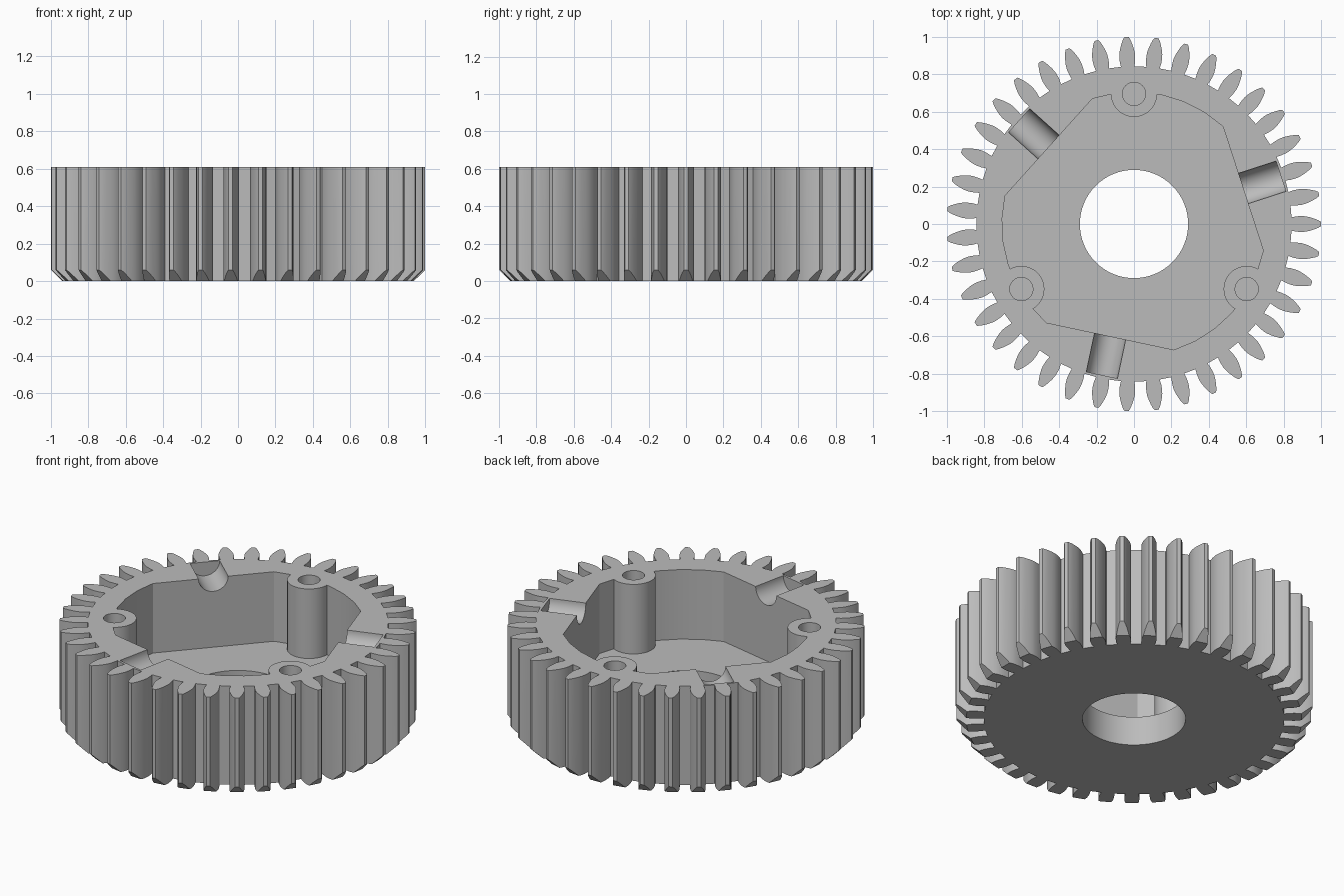
import bpy, bmesh, math
from mathutils import Matrix, Vector

if "Cube" in bpy.data.objects:
    bpy.data.objects.remove(bpy.data.objects["Cube"])

HEIGHT, FLOOR = 0.61, 0.18
TEETH, CHAMFER_R = 39, 0.94
WALL_R, FLAT_DIST = 0.705, 0.613
BOSS_ANGLES = [math.radians(a) for a in (90, 210, 330)]
FLAT_ANGLES = [math.radians(a) for a in (18, 138, 258)]

grey = bpy.data.materials.new("plain grey")
grey.use_nodes = True
grey.diffuse_color = (0.5, 0.5, 0.5, 1)
grey.node_tree.nodes["Principled BSDF"].inputs["Base Color"].default_value = (0.5, 0.5, 0.5, 1)


def finish(bm, name):
    bmesh.ops.recalc_face_normals(bm, faces=bm.faces)
    mesh = bpy.data.meshes.new(name)
    bm.to_mesh(mesh)
    bm.free()
    mesh.materials.append(grey)
    obj = bpy.data.objects.new(name, mesh)
    bpy.context.collection.objects.link(obj)
    return obj


def prism(name, points, z0, z1):
    bm = bmesh.new()
    face = bm.faces.new([bm.verts.new((x, y, z0)) for x, y in points])
    top = bmesh.ops.extrude_face_region(bm, geom=[face])["geom"]
    verts = [v for v in top if isinstance(v, bmesh.types.BMVert)]
    bmesh.ops.translate(bm, verts=verts, vec=(0, 0, z1 - z0))
    return finish(bm, name)


def polar(r, a):
    return r * math.cos(a), r * math.sin(a)


def cylinder(name, radius, centre, z0, z1, sides=48):
    pts = []
    for i in range(sides):
        x, y = polar(radius, math.tau * i / sides)
        pts.append((centre[0] + x, centre[1] + y))
    return prism(name, pts, z0, z1)


def cut(target, cutter):
    mod = target.modifiers.new("cut", "BOOLEAN")
    mod.operation, mod.solver, mod.object = "DIFFERENCE", "EXACT", cutter
    bpy.context.view_layer.objects.active = target
    bpy.ops.object.modifier_apply(modifier=mod.name)
    bpy.data.objects.remove(cutter)


# Toothed blank: leaf-shaped teeth, bevelled at their lower tips
flank = [(0.842, 0.036), (0.87, 0.041), (0.90, 0.0425), (0.92, 0.0405),
         (CHAMFER_R, 0.036), (0.965, 0.028), (0.985, 0.020), (1.0, 0.011)]
outline = [(r, -w) for r, w in flank] + [(r, w) for r, w in reversed(flank)]
bm = bmesh.new()
low, high, base = [], [], []
for t in range(TEETH):
    turn = Matrix.Rotation(math.tau * t / TEETH, 3, "Z")
    bevel = []
    for r, w in outline:
        p = turn @ Vector((math.sqrt(r * r - w * w), w, 0))
        high.append(bm.verts.new((p.x, p.y, HEIGHT)))
        low.append(bm.verts.new((p.x, p.y, max(0, r - CHAMFER_R))))
        if r <= CHAMFER_R:
            base.append(low[-1])
        if r >= CHAMFER_R:
            bevel.append(low[-1])
    for i in range(len(bevel) // 2 - 1):
        bm.faces.new((bevel[i], bevel[i + 1], bevel[-2 - i], bevel[-1 - i]))
bm.faces.new(base)
bm.faces.new(high)
for i in range(len(low)):
    bm.faces.new((low[i - 1], low[i], high[i], high[i - 1]))
gear = finish(bm, "gear_body")

# Pocket with three flat walls and arcs between, leaving three round posts
half = math.acos(FLAT_DIST / WALL_R)
span = math.tau / 3 - 2 * half
steps = 6
points = [polar(WALL_R, a + half + span * i / steps)
          for a in FLAT_ANGLES for i in range(steps + 1)]
pocket = prism("pocket_cutter", points, FLOOR, HEIGHT + 0.1)
for a in BOSS_ANGLES:
    cut(pocket, cylinder("post_form", 0.123, polar(0.695, a), 0, 1))
cut(gear, pocket)

# Centre bore and blind holes in the posts
cut(gear, cylinder("bore_cutter", 0.289, (0, 0), -0.1, 1, 64))
for a in BOSS_ANGLES:
    cut(gear, cylinder("post_hole_cutter", 0.062, polar(0.695, a), FLOOR, 1, 32))

# Half-round notches in the rim, open to the pocket
for a in FLAT_ANGLES:
    notch = cylinder("notch_cutter", 0.085, (0, 0), 0.5, 0.825)
    notch.data.transform(Matrix.Translation((0, 0, HEIGHT)) @ Matrix.Rotation(a, 4, "Z")
                         @ Matrix.Rotation(math.pi / 2, 4, "Y"))
    cut(gear, notch)

bpy.ops.object.select_all(action="DESELECT")
gear.select_set(True)
bpy.context.view_layer.objects.active = gear
bpy.ops.object.shade_smooth_by_angle(angle=math.radians(25))
